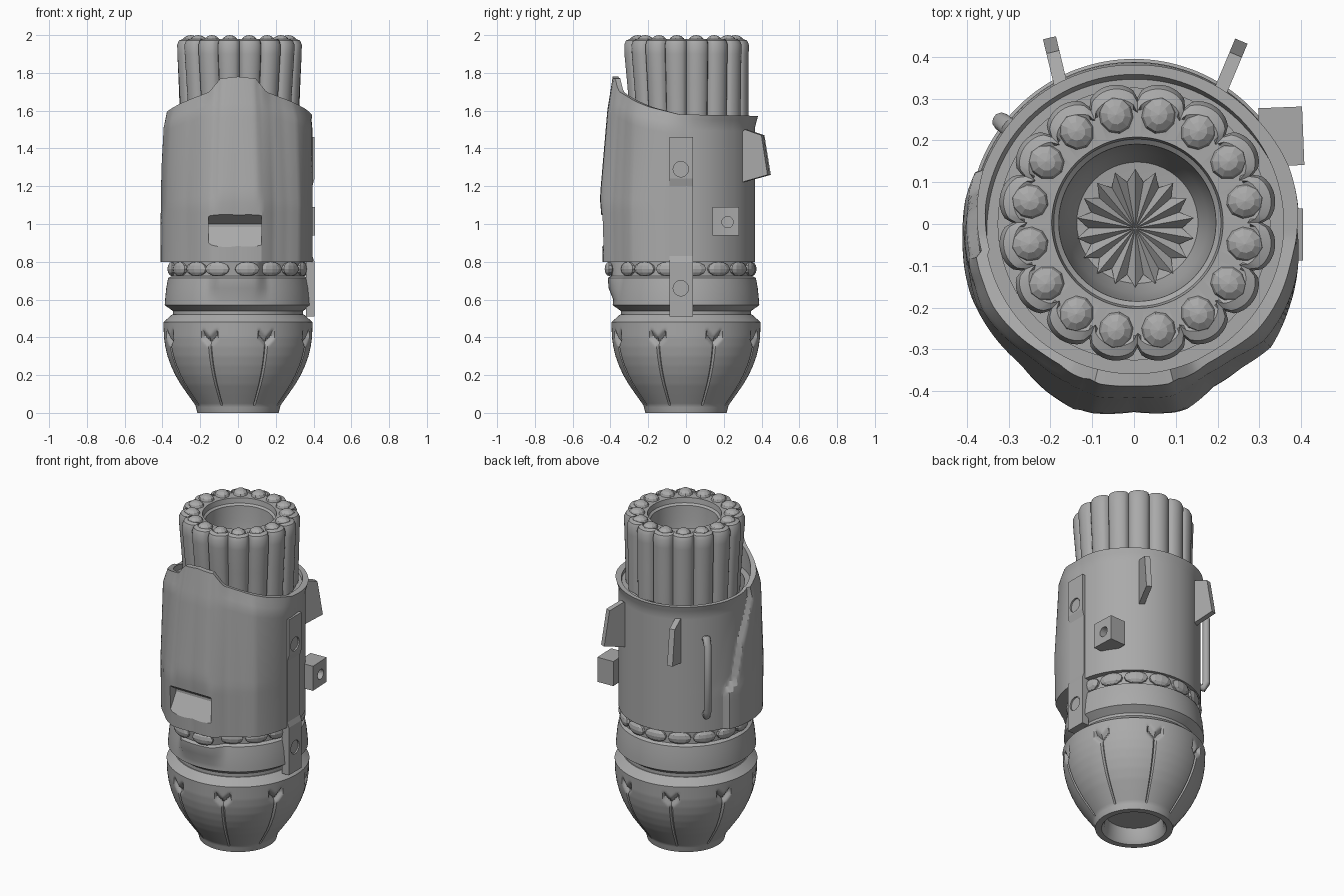
import bpy, bmesh, math
from mathutils import Vector, Matrix

cube = bpy.data.objects.get("Cube")
if cube:
    bpy.data.objects.remove(cube, do_unlink=True)

grey = bpy.data.materials.new("plain_grey")
grey.use_nodes = True
grey.diffuse_color = (0.4, 0.4, 0.4, 1)
grey.node_tree.nodes["Principled BSDF"].inputs["Base Color"].default_value = (0.4, 0.4, 0.4, 1)


def interp(x, pts):
    if x <= pts[0][0]:
        return pts[0][1]
    for (a, u), (b, v) in zip(pts, pts[1:]):
        if x <= b:
            return u + (v - u) * (x - a) / (b - a)
    return pts[-1][1]


def finish(bm, name, smooth=None):
    bmesh.ops.remove_doubles(bm, verts=bm.verts, dist=1e-5)
    bmesh.ops.recalc_face_normals(bm, faces=bm.faces)
    mesh = bpy.data.meshes.new(name)
    bm.to_mesh(mesh)
    bm.free()
    mesh.materials.append(grey)
    ob = bpy.data.objects.new(name, mesh)
    bpy.context.collection.objects.link(ob)
    if smooth:
        shade(ob, smooth)
    return ob


def shade(ob, angle):
    bpy.ops.object.select_all(action='DESELECT')
    ob.select_set(True)
    bpy.context.view_layer.objects.active = ob
    bpy.ops.object.shade_smooth_by_angle(angle=math.radians(angle))


def surround(name, rows, n, fn, closed=False, smooth=30, centre=(0, 0)):
    """Sweep rows round the axis; fn(degrees from front, row) gives radius, height."""
    bm = bmesh.new()
    grid = []
    for row in rows:
        ring = []
        for i in range(n):
            a = 360 * i / n - 180
            r, z = fn(a, row)
            t = math.radians(a)
            ring.append(bm.verts.new((centre[0] + r * math.sin(t), centre[1] - r * math.cos(t), z)))
        grid.append(ring)
    pairs = list(zip(grid, grid[1:])) + ([(grid[-1], grid[0])] if closed else [])
    for low, high in pairs:
        for i in range(n):
            j = (i + 1) % n
            bm.faces.new((low[i], low[j], high[j], high[i]))
    return finish(bm, name, smooth)


def prism(name, origin, direction, outline, half):
    """Extrude an outline of (distance, height) sideways by half each way."""
    d = Vector((*direction, 0)).normalized()
    side = Vector((-d.y, d.x, 0)) * half
    bm = bmesh.new()
    ends = [[bm.verts.new(Vector((*origin, z)) + d * u + side * s) for u, z in outline] for s in (-1, 1)]
    bm.faces.new(ends[0])
    bm.faces.new(ends[1])
    for i in range(len(outline)):
        j = (i + 1) % len(outline)
        bm.faces.new((ends[0][i], ends[0][j], ends[1][j], ends[1][i]))
    return finish(bm, name)


def round_peg(name, x, y, z, r, depth):
    bm = bmesh.new()
    m = Matrix.Translation((x, y, z)) @ Matrix.Rotation(math.pi / 2, 4, 'Y')
    bmesh.ops.create_cone(bm, cap_ends=True, segments=20, radius1=r, radius2=r, depth=depth, matrix=m)
    return finish(bm, name)


def cut(ob, cutter):
    cutter.hide_render = True
    mod = ob.modifiers.new("cut", 'BOOLEAN')
    mod.object = cutter
    mod.solver = 'EXACT'
    bpy.context.view_layer.objects.active = ob
    bpy.ops.object.modifier_apply(modifier=mod.name)
    bpy.data.objects.remove(cutter, do_unlink=True)


def bead_ring(name, radius, z, size, offset=0, centre=(0, 0), push=None):
    """Ring of sixteen faceted beads; size is along the ring, outward and up."""
    bm = bmesh.new()
    for k in range(16):
        a = 22.5 * (k + 0.5) - 180 + offset
        r = radius + (push(a) if push else 0)
        m = (Matrix.Translation((*centre, z)) @ Matrix.Rotation(math.radians(a), 4, 'Z')
             @ Matrix.Translation((0, -r, 0)) @ Matrix.Diagonal((*size, 1)))
        bmesh.ops.create_uvsphere(bm, u_segments=10, v_segments=6, radius=1, matrix=m)
    return finish(bm, name)


# Lower bulb with eight seams that fork at the top
BULB = [(0, 0.215), (0.04, 0.225), (0.1, 0.268), (0.15, 0.303), (0.2, 0.332), (0.25, 0.355), (0.3, 0.373),
        (0.35, 0.385), (0.4, 0.392), (0.48, 0.395)]


def bulb(a, row):
    if isinstance(row, tuple):
        return row
    z, r = row, interp(row, BULB)
    d = abs((a + 45 * 8) % 45 - 22.5) * math.radians(1) * r
    seam = 0.012 if 0.04 < z < 0.37 and d < 0.004 else 0
    fork = 0.026 * max(0, 1 - abs(z - 0.375 - d) / 0.03) if d < 0.045 else 0
    return r - max(seam, fork), z


surround("lower_bulb", [(0, 0.09), (0.155, 0.09), (0.165, 0.02), (0.18, 0)]
         + [i * 0.01 for i in range(49)] + [(0.35, 0.52), (0, 0.52)], 256, bulb)


# Middle band, swollen at the front under the armour
def swell(a, z):
    return interp(abs(a), [(14, 1), (24, 0)]) * interp(z, [(0.6, 0), (0.66, 0.03), (0.8, 0.065)])


surround("middle_band", [(0, 0.5), (0.345, 0.5), (0.345, 0.54), (0.388, 0.57), (0.386, 0.6), (0.38, 0.66),
                         (0.37, 0.715), (0.35, 0.725), (0.35, 0.85), (0, 0.85)], 144,
         lambda a, p: (p[0] + (swell(a, p[1]) if p[0] else 0), p[1]))
bead_ring("band_beads", 0.352, 0.762, (0.068, 0.024, 0.038), offset=-4.5, push=lambda a: swell(a, 0.77))

# Armour shell: round at the back, faceted and taller at the front
PLAN = [(-180, 0.366), (-125, 0.37), (-111, 0.374), (-108, 0.4), (-98, 0.408), (-86, 0.411), (-66, 0.427),
        (-50, 0.43), (-39, 0.432), (-28, 0.452), (-18, 0.466), (0, 0.445), (16, 0.461), (26, 0.434),
        (37, 0.43), (48, 0.441), (61, 0.423), (80, 0.4), (90, 0.389), (130, 0.372), (180, 0.366)]
CREST = [(0, 1.78), (14, 1.77), (23, 1.7), (60, 1.62), (85, 1.58), (180, 1.57)]
LEDGE = 1.555


def shell(a, row):
    kind, t = row
    top = interp(abs(a), CREST)
    z = 0.8 + (top - 0.8) * t
    # The side plate's rear edge steps and sweeps forward as it climbs
    shift = interp(z, [(1.02, 0), (1.08, 8), (1.3, 15), (1.55, 32)])
    shift *= interp(-a, [(55, 0), (80, 1), (120, 1), (150, 0)])
    r = interp(a - shift, PLAN)
    front = interp(abs(a), [(35, 1), (75, 0)])
    lean = interp(z, [(0.8, 0.9), (1.1, 1), (1.6, 0.5), (1.78, 0.15)])
    tuck = 1 - 0.5 * interp(t, [(0.9, 0), (1, 1)]) * interp(abs(a), [(18, 0), (28, 1), (75, 1), (95, 0)])
    r = 0.366 + (r - 0.366) * (1 + (lean - 1) * front) * tuck
    r += 0.01 * interp(abs(a), [(13, 1), (16, 0)]) * interp(z, [(1.06, 0), (1.16, 1)])
    r += 0.015 * interp(t, [(0.93, 0), (1, 1)]) * interp(abs(a), [(80, 0), (110, 1)])
    if kind == "lip":
        return min(r - 0.02, 0.358), (z if t == 1 else LEDGE)
    if kind == "inner":
        return 0.325, (LEDGE if t == 1 else 0.8)
    return r, z


rows = [("outer", i / 28) for i in range(29)] + [("lip", 1), ("lip", 0.9), ("inner", 1), ("inner", 0)]
armour = surround("armour_shell", rows, 180, shell, closed=True)
cut(armour, prism("slot_cutter", (-0.015, 0), (0, -1),
                  [(0.5, 0.79), (0.375, 0.985), (0.375, 1.0), (0.5, 1.085)], 0.14))
shade(armour, 25)

# Fluted barrel with a funnel mouth, its foot set slightly back
MID = (0.008, 0.003)


def barrel(a, p):
    r, z = p
    if r > 0.28:
        r -= 0.036 * (1 - math.sqrt(abs(math.cos(math.radians(8 * (a - 11.25))))))
        r -= 0.014 * math.cos(math.radians(a)) * interp(z, [(1.57, 1), (1.9, 0)])
    return r, z


surround("fluted_barrel", [(0.31, 1.3), (0.318, 1.57), (0.326, 1.75), (0.334, 1.9), (0.335, 1.95),
                           (0.325, 1.972), (0.30, 1.98), (0.27, 1.97), (0.205, 1.97), (0.2, 1.94),
                           (0.188, 1.93), (0.182, 1.84), (0.168, 1.74), (0.145, 1.67), (0, 1.65)],
         192, barrel, centre=MID)
bead_ring("mouth_beads", 0.263, 1.968, (0.042, 0.046, 0.032), centre=MID)


# Pleated star at the bottom of the mouth
def star(a, edge):
    tip = round((a + 180) / 10) % 2 == 0
    return edge * (0.142 if tip else 0.112), 1.67 + edge * (0.03 if tip else 0)


surround("mouth_star", [0, 1], 36, star, smooth=None, centre=(0.003, -0.01))

# Side strip with two bolts in sunken holes
strip = prism("side_strip", (0.36, -0.025), (1, 0),
              [(0, 0.51), (0.045, 0.51), (0.045, 0.8), (0.034, 0.83), (0.034, 1.2),
               (0.045, 1.24), (0.045, 1.46), (0, 1.46)], 0.062)
for z in (0.66, 1.29):
    cut(strip, round_peg("hole_cutter", 0.41, -0.027, z, 0.041, 0.03))
    round_peg("strip_bolt", 0.39, -0.027, z, 0.036, 0.018)

# Side block with a hole
block = prism("side_block", (0.30, 0.207), (1, 0.04), [(0, 0.94), (0.105, 0.94), (0.105, 1.09), (0, 1.09)], 0.07)
cut(block, round_peg("hole_cutter", 0.40, 0.22, 1.01, 0.03, 0.09))

# Two back fins
for name, x, lean in (("left_fin", 0.195, 0.42), ("right_fin", -0.165, -0.24)):
    prism(name, (x, 0.29), (lean, 1), [(-0.03, 1.21), (0.16, 1.26), (0.125, 1.47), (0.03, 1.5), (-0.03, 1.45)], 0.016)

# Bent grab handle
curve = bpy.data.curves.new("grab_handle", 'CURVE')
curve.dimensions = '3D'
curve.bevel_depth = 0.022
curve.bevel_resolution = 3
path = [(0.35, 1.36), (0.385, 1.375), (0.402, 1.34), (0.402, 0.94), (0.385, 0.905), (0.35, 0.92)]
spline = curve.splines.new('POLY')
spline.points.add(len(path) - 1)
for point, (r, z) in zip(spline.points, path):
    point.co = (-0.79 * r, 0.61 * r, z, 1)
curve.materials.append(grey)
handle = bpy.data.objects.new("grab_handle", curve)
bpy.context.collection.objects.link(handle)
bpy.ops.object.select_all(action='DESELECT')
handle.select_set(True)
bpy.context.view_layer.objects.active = handle
bpy.ops.object.convert(target='MESH')
shade(bpy.context.view_layer.objects.active, 40)
